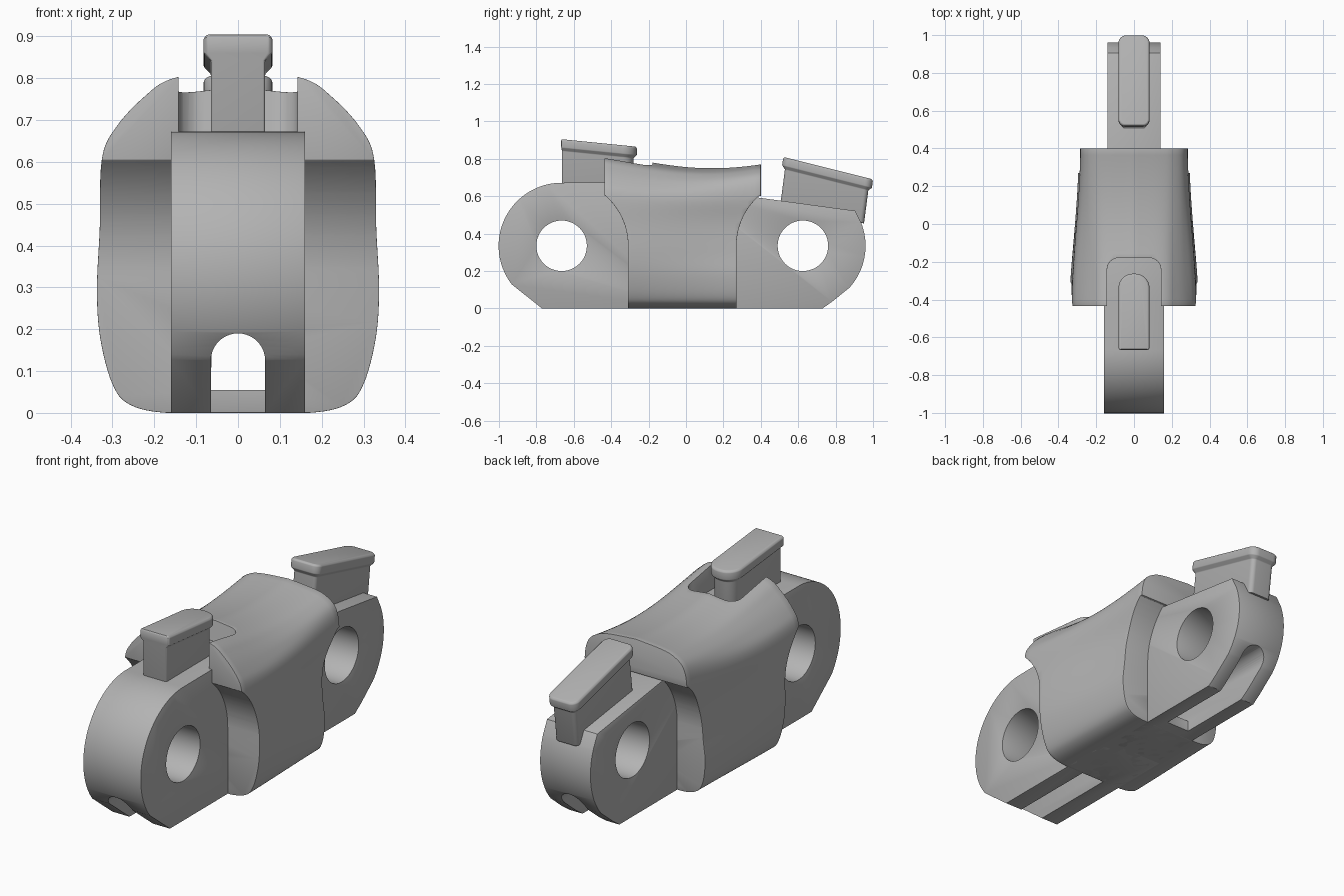
import bpy, bmesh, math
from mathutils import Vector

if "Cube" in bpy.data.objects:
    bpy.data.objects.remove(bpy.data.objects["Cube"], do_unlink=True)

grey = bpy.data.materials.new("plain_grey")
grey.use_nodes = True
GREY = (0.45, 0.45, 0.45, 1)
grey.diffuse_color = GREY
grey.node_tree.nodes["Principled BSDF"].inputs["Base Color"].default_value = GREY


def loft(name, rings):
    """Closed solid through rings of equal point count."""
    bm = bmesh.new()
    loops = [[bm.verts.new(p) for p in ring] for ring in rings]
    n = len(loops[0])
    for a, b in zip(loops, loops[1:]):
        for i in range(n):
            j = (i + 1) % n
            bm.faces.new((a[i], a[j], b[j], b[i]))
    bm.faces.new(loops[0][::-1])
    bm.faces.new(loops[-1])
    bmesh.ops.recalc_face_normals(bm, faces=bm.faces)
    mesh = bpy.data.meshes.new(name)
    bm.to_mesh(mesh)
    bm.free()
    ob = bpy.data.objects.new(name, mesh)
    bpy.context.collection.objects.link(ob)
    mesh.materials.append(grey)
    return ob


def slab(name, profile, half):
    """Side profile of (y, z) points extruded across x."""
    return loft(name, [[(x, y, z) for y, z in profile] for x in (-half, half)])


def arc(cy, cz, r, a0, a1, n=32):
    angles = [math.radians(a0 + (a1 - a0) * i / n) for i in range(n + 1)]
    return [(cy + r * math.cos(a), cz + r * math.sin(a)) for a in angles]


def rounded(w, y0, y1, r0, r1, n=8):
    """Plan outline of (x, y) with its own corner radius at each end."""
    return (arc(w - r1, y1 - r1, r1, 0, 90, n) + arc(r1 - w, y1 - r1, r1, 90, 180, n)
            + arc(r0 - w, y0 + r0, r0, 180, 270, n) + arc(w - r0, y0 + r0, r0, 270, 360, n))


def smooth_path(points, steps=6):
    """Catmull-Rom samples through the points."""
    pts = [Vector(p) for p in points]
    pts = [2 * pts[0] - pts[1]] + pts + [2 * pts[-1] - pts[-2]]
    out = []
    for a, b, c, d in zip(pts, pts[1:], pts[2:], pts[3:]):
        for i in range(steps):
            t = i / steps
            out.append(0.5 * (2 * b + (c - a) * t + (2 * a - 5 * b + 4 * c - d) * t ** 2
                              + (3 * b - a - 3 * c + d) * t ** 3))
    return out + [pts[-2]]


def cut(ob, *cutters):
    for c in cutters:
        c.hide_render = True
        c.hide_set(True)
        m = ob.modifiers.new("cut", "BOOLEAN")
        m.operation, m.solver, m.object = "DIFFERENCE", "EXACT", c


def finish(ob, width):
    m = ob.modifiers.new("soft_edges", "BEVEL")
    m.width, m.segments, m.limit_method = width, 2, "ANGLE"
    m.angle_limit = math.radians(40)
    bpy.ops.object.select_all(action="DESELECT")
    ob.select_set(True)
    bpy.context.view_layer.objects.active = ob
    for mod in list(ob.modifiers):
        bpy.ops.object.modifier_apply(modifier=mod.name)
    bpy.ops.object.shade_smooth_by_angle(angle=math.radians(30))


HOLE_Z, FRONT_Y, REAR_Y = 0.335, -0.665, 0.625

# Cutters: pin holes, hollow above the floor, open slots below each end
pins = [slab("pin_cutter", arc(y, HOLE_Z, 0.135, 0, 360, 48)[:-1], 0.5)
        for y in (FRONT_Y, REAR_Y)]
arch = arc(0, 0.125, 0.065, 0, 180, 20)


def tunnel(y0, y1, bottom):
    section = arch + [(-0.065, bottom), (0.065, bottom)]
    return loft("tunnel_cutter", [[(x, y, z) for x, z in section] for y in (y0, y1)])


hollow = tunnel(-1.2, 1.2, 0.055)
front_slot, rear_slot = tunnel(-1.3, -0.3, -0.1), tunnel(0.33, 1.3, -0.1)

# Front lug
profile = ([(0, 0), (0, 0.673), (-0.4, 0.673)]
           + arc(FRONT_Y, HOLE_Z, 0.337, 90, 218, 48) + [(-0.77, 0)])
front_lug = slab("front_lug", profile, 0.16)
cut(front_lug, pins[0], hollow, front_slot)
finish(front_lug, 0.007)

# Rear lug, with a sloping top
profile = ([(0, 0), (0, 0.645), (0.905, 0.522)]
           + arc(REAR_Y, HOLE_Z, 0.335, 22, -42, 32) + [(0.78, 0.035), (0.73, 0)])
rear_lug = slab("rear_lug", profile, 0.14)
cut(rear_lug, pins[1], hollow, rear_slot)
finish(rear_lug, 0.007)

# Middle body: blended from a wide front section to a narrow rear section
front = smooth_path([(0, .825), (.155, .80), (.225, .755), (.29, .685), (.325, .61), (.333, .45),
                     (.341, .3), (.332, .18), (.302, .07), (.26, .02), (.17, 0), (0, 0)])
rear = smooth_path([(0, .77), (.14, .758), (.21, .74), (.265, .695), (.285, .6), (.272, .45),
                    (.28, .3), (.293, .18), (.28, .07), (.245, .02), (.17, 0), (0, 0)])
rings = []
for i in range(25):
    u = i / 24
    t = u * u * (3 - 2 * u)
    half = []
    for a, b in zip(front, rear):
        p = a.lerp(b, t)
        sag = 0.04 * math.sin(math.pi * u) * max(0, min(1, (p.y - 0.5) / 0.2))
        half.append((p.x, max(0, p.y - sag)))
    y = -0.435 + 0.835 * u
    rings.append([(x, y, z) for x, z in half] + [(-x, y, z) for x, z in half[-2:0:-1]])
body = loft("middle_body", rings)


def scoop(cy, side, lip):
    """Clearance around a lug, round above and straight below."""
    top = math.degrees(math.asin((lip - HOLE_Z) / 0.355))
    curve = [(cy + side * y, z) for y, z in arc(0, HOLE_Z, 0.355, 0, top, 20)]
    far = cy - side * 0.6
    return slab("scoop_cutter", [(far, -0.1), (cy + side * 0.355, -0.1)] + curve + [(far, lip)], 0.6)


plan = rounded(0.142, -0.7, -0.18, 0.06, 0.06)
notch = loft("notch_cutter", [[(x, y, z) for x, y in plan] for z in (0.6, 1.1)])
cut(body, scoop(FRONT_Y, 1, 0.61), scoop(REAR_Y, -1, 0.6), notch, hollow)
finish(body, 0.012)


# Raised buttons: tapered stem under a chamfered, tilted cap
def button(name, y0, y1, r0, r1, flush, z0, slope, lean, depth):
    rings = []
    for h, inset in ((0, .008), (.008, 0), (.045, 0), (.062, .017), (depth, .017)):
        front_inset = min(inset, 0.004) if flush else inset
        outline = rounded(0.082 - inset, y0 + front_inset, y1 - inset,
                          max(r0 - inset, 0.006), max(r1 - inset, 0.006))
        rings.append([(x, y - lean * h, z0 + slope * (y - y0) - h) for x, y in outline])
    ob = loft(name, rings)
    finish(ob, 0.003)


button("front_button", -0.667, -0.263, 0.012, 0.075, True, 0.905, -0.1, 0, 0.27)
button("rear_button", 0.52, 1.0, 0.035, 0.04, False, 0.81, -0.25, 0.13, 0.24)
